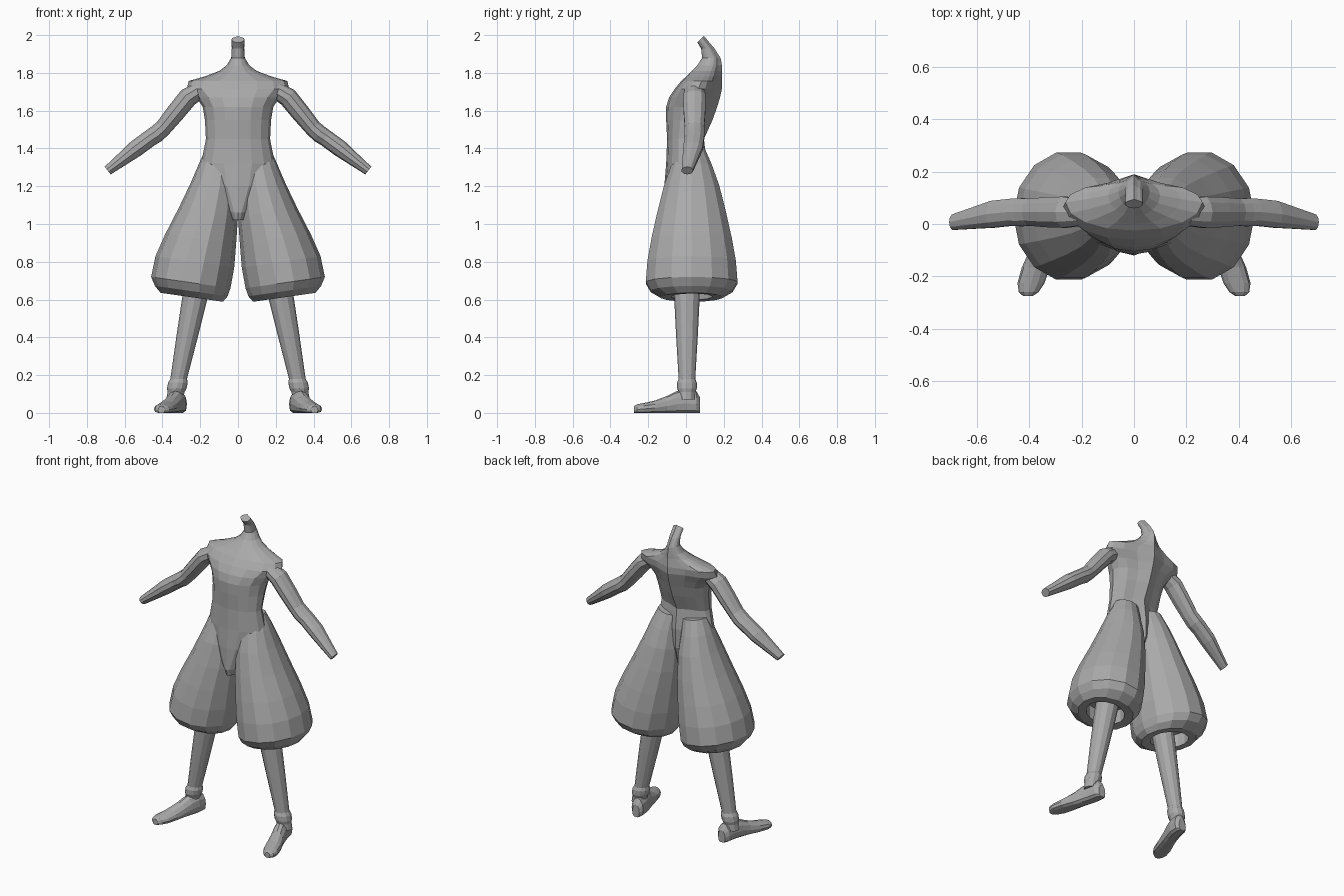
import bpy, bmesh
from math import sin, cos, tau
from mathutils import Vector

cube = bpy.data.objects.get("Cube")
if cube:
    bpy.data.objects.remove(cube, do_unlink=True)

shade = (0.4, 0.4, 0.4, 1)
grey = bpy.data.materials.new("plain grey")
grey.use_nodes = True
grey.diffuse_color = shade
grey.node_tree.nodes["Principled BSDF"].inputs["Base Color"].default_value = shade


def loft(name, rings, mirror=True):
    """Skin a list of equal-length point rings, cap both ends, mirror across x."""
    bm = bmesh.new()
    rows = [[bm.verts.new(point) for point in ring] for ring in rings]
    for lower, upper in zip(rows, rows[1:]):
        for i in range(len(lower)):
            bm.faces.new((lower[i - 1], lower[i], upper[i], upper[i - 1]))
    bm.faces.new(rows[0])
    bm.faces.new(rows[-1])
    bmesh.ops.recalc_face_normals(bm, faces=bm.faces)
    mesh = bpy.data.meshes.new(name)
    bm.to_mesh(mesh)
    bm.free()
    mesh.materials.append(grey)
    obj = bpy.data.objects.new(name, mesh)
    bpy.context.collection.objects.link(obj)
    if mirror:
        modifier = obj.modifiers.new("mirror", "MIRROR")
        modifier.use_mirror_merge = False


def angles(sides):
    return [tau * i / sides for i in range(sides)]


def oval(centre, across, deep, sides):
    """Ellipse around a centre, spanned by a vector and a depth along y."""
    side, depth = Vector(across), Vector((0, deep, 0))
    return [Vector(centre) + side * cos(a) + depth * sin(a) for a in angles(sides)]


def torso_ring(z, width, front, back, slant=0):
    """Oval cross-section whose back is flattened except for a raised spine."""
    middle, reach = (front + back) / 2, (back - front) / 2
    ring = []
    for i, a in enumerate(angles(16)):
        flatten = 0.75 if cos(a) > 0 and i > 0 else 1
        offset = reach * cos(a) * flatten
        ring.append((width * sin(a), middle + offset, z + slant * offset))
    return ring


# Torso and neck: height, half width, front y, back y
torso_levels = [
    (1.02, .03, -.11, .02),
    (1.06, .05, -.12, .07),
    (1.2, .15, -.115, .11),
    (1.32, .195, -.105, .11),
    (1.45, .17, -.1, .095),
    (1.55, .175, -.105, .14),
    (1.62, .187, -.105, .165),
    (1.67, .22, -.09, .18),
    (1.715, .27, -.06, .19),
    (1.757, .262, -.025, .19),
    (1.78, .18, 0, .19),
    (1.81, .1, .03, .19),
    (1.84, .06, .06, .19),
    (1.88, .036, .085, .183),
    (1.93, .033, .08, .15),
]
neck_top = torso_ring(1.978, .034, .06, .095, slant=1)
loft("torso", [torso_ring(*level) for level in torso_levels] + [neck_top], mirror=False)

# Baggy trouser legs with a folded, hollow hem: height, inner x, outer x, half depth
trouser_levels = [
    (1.4, .01, .165, .07),
    (1.31, .01, .205, .11),
    (1.2, 0, .25, .15),
    (1.06, 0, .315, .186),
    (.92, .01, .385, .218),
    (.8, .02, .437, .24),
    (.69, .04, .46, .249),
    (.645, .055, .44, .222),
    (.612, .08, .41, .165),
    (.615, .13, .365, .11),
    (.7, .13, .365, .11),
]
trousers = []
for z, inner, outer, deep in trouser_levels:
    radius = (outer - inner) / 2
    trousers.append(oval((inner + radius, .03, z), (radius, 0, radius / 7), deep, 14))
loft("trouser_legs", trousers)

# Arms, bending slightly forward past the elbow: x, height, half thickness
arm_path = [
    (.2, 1.71, .045),
    (.265, 1.67, .052),
    (.33, 1.59, .05),
    (.395, 1.51, .045),
    (.43, 1.478, .047),
    (.465, 1.455, .045),
    (.54, 1.4, .045),
    (.61, 1.345, .036),
    (.69, 1.283, .026),
]
arms = []
for i, (x, z, thick) in enumerate(arm_path):
    before, after = arm_path[max(i - 1, 0)], arm_path[min(i + 1, len(arm_path) - 1)]
    run, rise = after[0] - before[0], after[1] - before[1]
    across = Vector((-rise, 0, run)).normalized() * thick
    y = .045 - max(0, x - .5) / 5
    arms.append(oval((x, y, z), across, thick * 1.2, 10))
loft("arms", arms)

# Lower legs leaning outward, with an ankle cuff: height, radius
leg_levels = [(.72, .07), (.6, .067), (.4, .057), (.18, .044),
              (.16, .052), (.13, .052), (.11, .045), (.07, .044)]
loft("lower_legs", [oval((.35 - z / 5, .005, z), (r, 0, 0), r, 12) for z, r in leg_levels])

# Flat-soled feet from heel to toe, turned outward: x, y, half width, height
foot_path = [
    (.31, .075, .025, .08),
    (.312, .055, .042, .115),
    (.32, 0, .046, .125),
    (.335, -.05, .046, .115),
    (.352, -.1, .047, .09),
    (.375, -.165, .053, .065),
    (.393, -.225, .052, .052),
    (.402, -.26, .038, .045),
    (.405, -.275, .018, .036),
]
loft("feet", [[(x + w * cos(a), y, h * max(0, .4 + .6 * sin(a))) for a in angles(12)]
              for x, y, w, h in foot_path])
